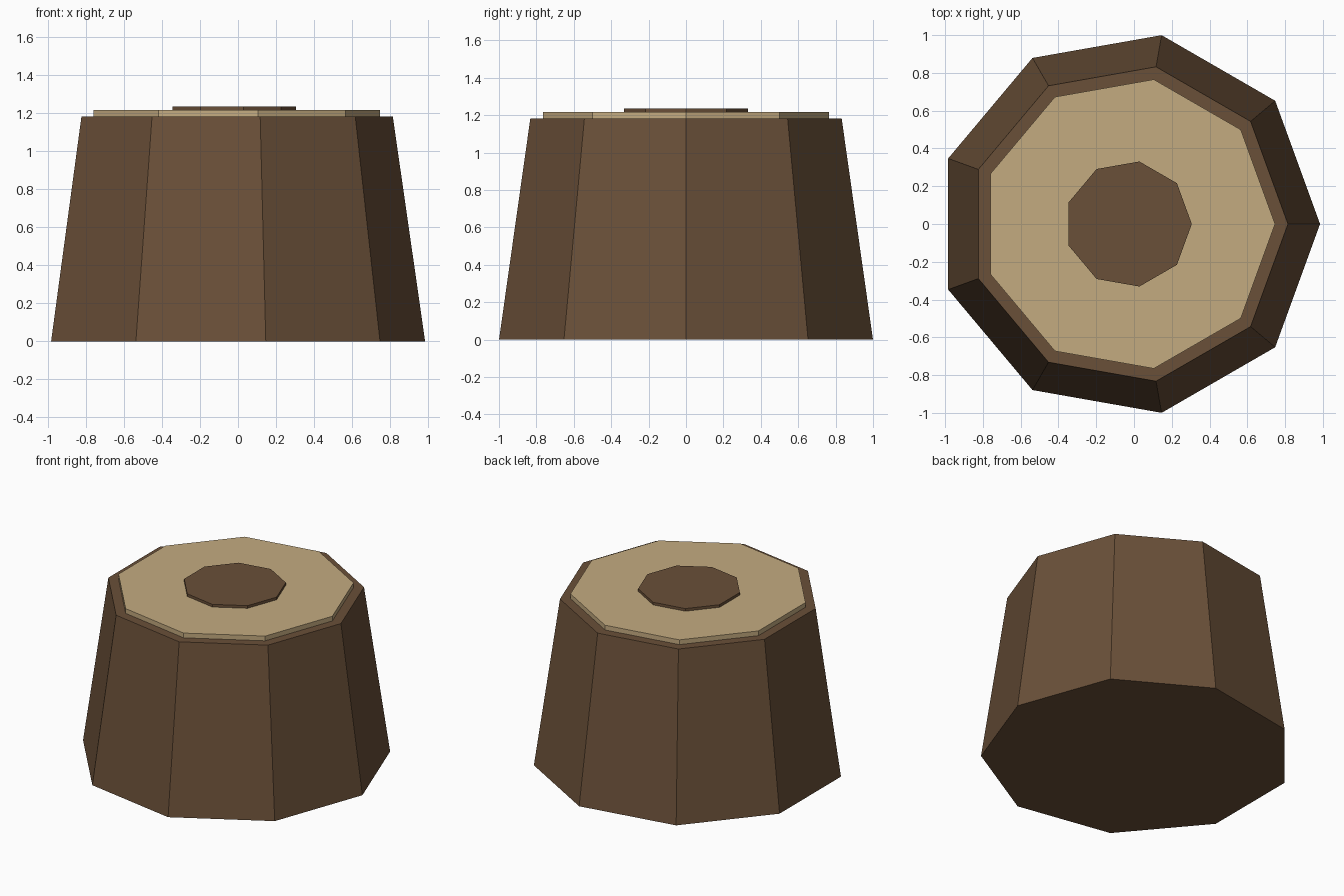
import bpy

if "Cube" in bpy.data.objects:
    bpy.data.objects.remove(bpy.data.objects["Cube"])

SIDES = 9
CENTRE_X = -0.03  # an odd-sided ring is off-centre in its own bounds


def make_material(name, colour):
    mat = bpy.data.materials.new(name)
    mat.use_nodes = True
    mat.diffuse_color = colour
    bsdf = mat.node_tree.nodes["Principled BSDF"]
    bsdf.inputs["Base Color"].default_value = colour
    bsdf.inputs["Roughness"].default_value = 0.9
    return mat


def make_slab(name, bottom_radius, top_radius, z_low, z_high, mat):
    """Flat-faced tapered prism with one corner pointing to +x."""
    bpy.ops.mesh.primitive_cone_add(
        vertices=SIDES, radius1=bottom_radius, radius2=top_radius,
        depth=z_high - z_low, location=(CENTRE_X, 0, (z_low + z_high) / 2))
    slab = bpy.context.object
    slab.name = name
    # Turn the first corner, which starts on +y, round to +x
    slab.rotation_euler.z = -1.5708
    slab.data.materials.append(mat)
    return slab


bark = make_material("bark_brown", (0.144, 0.080, 0.040, 1))
wood = make_material("pale_wood", (0.552, 0.407, 0.216, 1))

# Tapered trunk
make_slab("stump_trunk", 1.015, 0.845, 0, 1.183, bark)
# Pale cut surface, set in from the bark rim
make_slab("cut_surface", 0.777, 0.777, 1.17, 1.217, wood)
# Dark heart of the wood
make_slab("heartwood", 0.336, 0.336, 1.20, 1.236, bark)
